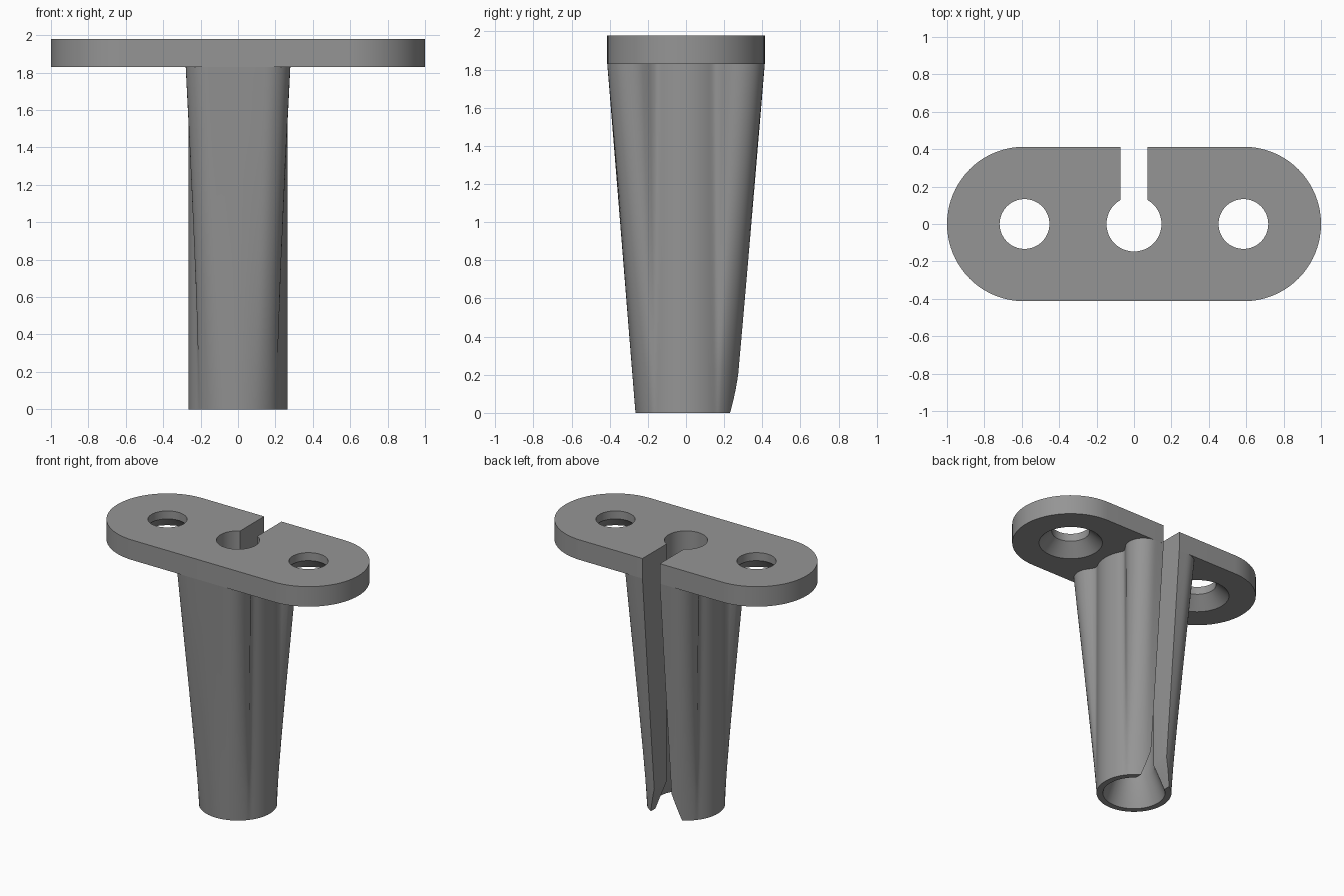
import bpy, bmesh, math
from mathutils import Vector

if "Cube" in bpy.data.objects:
    bpy.data.objects.remove(bpy.data.objects["Cube"])

grey = bpy.data.materials.new("plain grey")
grey.diffuse_color = (0.30, 0.30, 0.30, 1)
grey.use_nodes = True
grey.node_tree.nodes["Principled BSDF"].inputs["Base Color"].default_value = grey.diffuse_color
PLATE_Z, TOP_Z = 1.83, 1.98
HALF_Y = 0.413


def make(name, rings):
    """Closed solid skinned through a stack of equal-length point rings."""
    bm = bmesh.new()
    loops = [[bm.verts.new(p) for p in ring] for ring in rings]
    n = len(loops[0])
    for a, b in zip(loops, loops[1:]):
        for i in range(n):
            j = (i + 1) % n
            bm.faces.new((a[i], a[j], b[j], b[i]))
    bm.faces.new(loops[0][::-1])
    bm.faces.new(loops[-1])
    bmesh.ops.recalc_face_normals(bm, faces=bm.faces)
    mesh = bpy.data.meshes.new(name)
    bm.to_mesh(mesh)
    bm.free()
    ob = bpy.data.objects.new(name, mesh)
    bpy.context.collection.objects.link(ob)
    mesh.materials.append(grey)
    return ob


def turned(name, cx, profile, n=64):
    """Round solid from (radius, height) pairs."""
    angles = [2 * math.pi * i / n for i in range(n)]
    return make(name, [[(cx + r * math.cos(a), r * math.sin(a), z) for a in angles]
                       for r, z in profile])


def cut(ob, cutters):
    bpy.context.view_layer.objects.active = ob
    for c in cutters:
        mod = ob.modifiers.new("cut", 'BOOLEAN')
        mod.operation, mod.solver, mod.object = 'DIFFERENCE', 'EXACT', c
        bpy.ops.object.modifier_apply(modifier=mod.name)


def stem_radius(a):
    """Radius of the stem's top section: round core with a rounded lobe front and back."""
    def dist(r):
        x, y = abs(r * math.cos(a)), abs(r * math.sin(a))
        lobe = math.hypot(max(x - 0.15, 0), y - (HALF_Y - 0.13)) - 0.13
        core = r - 0.265
        h = max(0.05 - abs(lobe - core), 0) / 0.05
        return min(lobe, core) - h * h * 0.05 / 4
    r = 0.6
    while dist(r) > 0:
        r -= 0.0005
    return r


# Plate with rounded ends
outline = []
for side in (0, 1):
    for i in range(41):
        a = -math.pi / 2 + math.pi * (i / 40 + side)
        cx = (1 - HALF_Y) * (-1 if side else 1)
        outline.append((cx + HALF_Y * math.cos(a), HALF_Y * math.sin(a)))
plate = make("mounting_plate", [[(x, y, z) for x, y in outline] for z in (PLATE_Z, TOP_Z)])

# Fluted stem, blending from a circle at the foot to the lobed section
N = 160
stem_rings = []
for k in range(9):
    t = k / 8
    ring = []
    for i in range(N):
        a = 2 * math.pi * i / N
        r = 0.265 * (1 - t) + stem_radius(a) * t
        ring.append((r * math.cos(a), r * math.sin(a), PLATE_Z * t))
    stem_rings.append(ring)
stem = make("fluted_stem", stem_rings)

# Cutters: flared bore, back slot with splayed foot, countersunk screw holes
bore = turned("bore_cutter", 0, [(0.257, -0.1), (0.147, 0.2), (0.147, 2.2)])
half = [(0.10 + 0.06, -0.1), (0.13, 0.0), (0.072, 0.2), (0.072, 2.2)]
section = half + [(-x, z) for x, z in reversed(half)]
slot = make("slot_cutter", [[(x, y, z) for x, z in section] for y in (0.02, 0.7)])
holes = [turned("screw_hole_cutter", s * 0.585,
                [(0.235, 1.82), (0.133, 1.92), (0.133, 2.2)]) for s in (-1, 1)]

cut(plate, [bore, slot] + holes)
cut(stem, [bore, slot])
for c in [bore, slot] + holes:
    bpy.data.objects.remove(c)

# Smooth curved walls, sharp rims
for ob in (plate, stem):
    bpy.ops.object.select_all(action='DESELECT')
    ob.select_set(True)
    bpy.context.view_layer.objects.active = ob
    bpy.ops.object.shade_smooth_by_angle(angle=math.radians(30))
